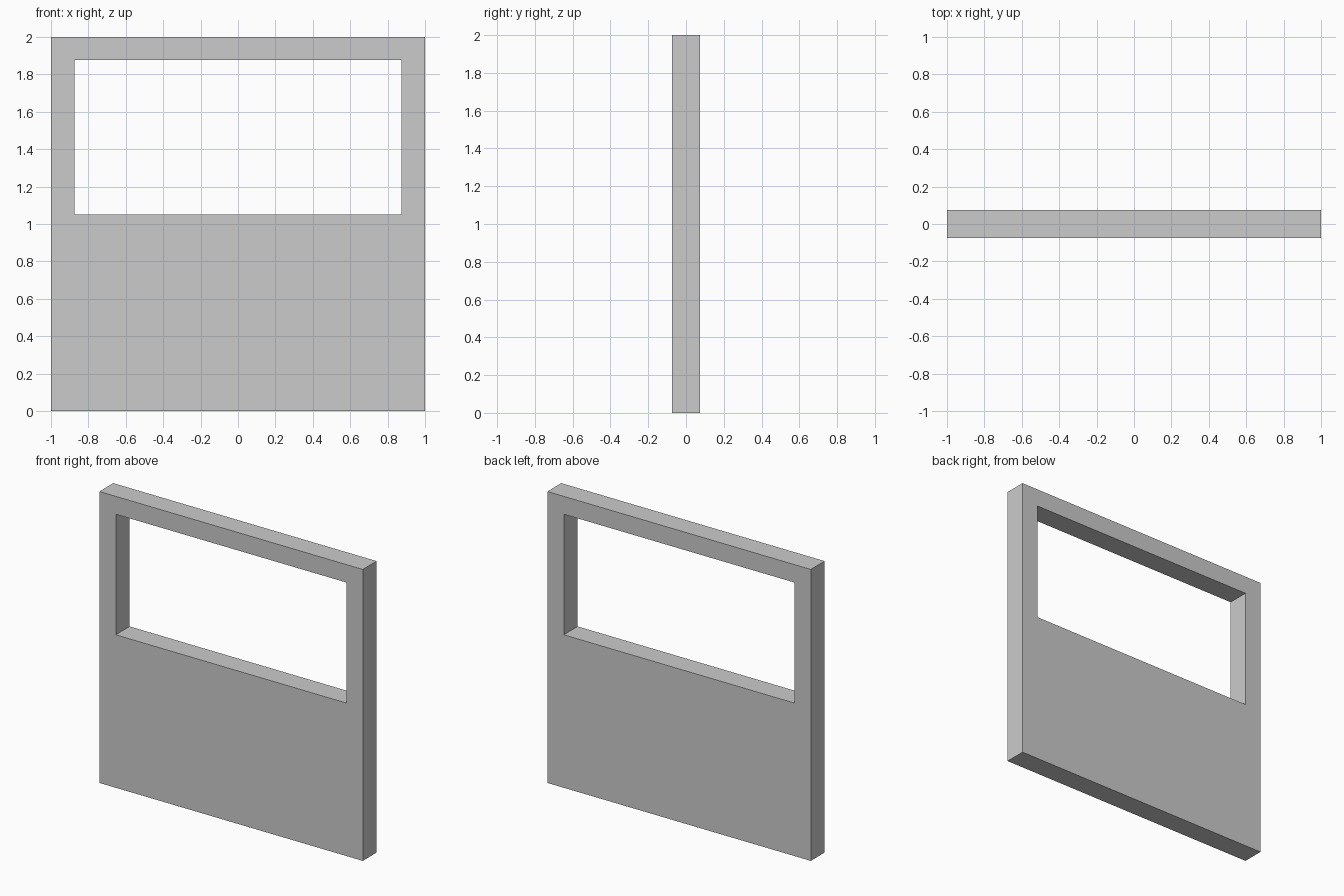
import bpy, bmesh

if "Cube" in bpy.data.objects:
    bpy.data.objects.remove(bpy.data.objects["Cube"])

THICK = 0.15
OUTER = (-1.0, 1.0, 0.0, 2.0)           # x min, x max, z min, z max
OPENING = (-0.875, 0.875, 1.05, 1.877)


def rect(bm, bounds, y):
    x0, x1, z0, z1 = bounds
    return [bm.verts.new((x, y, z)) for x, z in ((x0, z0), (x1, z0), (x1, z1), (x0, z1))]


# Wall panel with window opening: front ring of four quads, extruded back
bm = bmesh.new()
outer = rect(bm, OUTER, -THICK / 2)
inner = rect(bm, OPENING, -THICK / 2)
ring = []
for i in range(4):
    j = (i + 1) % 4
    ring.append(bm.faces.new((outer[i], outer[j], inner[j], inner[i])))

ext = bmesh.ops.extrude_face_region(bm, geom=ring, use_keep_orig=True)
back = [v for v in ext["geom"] if isinstance(v, bmesh.types.BMVert)]
bmesh.ops.translate(bm, verts=back, vec=(0, THICK, 0))
bmesh.ops.recalc_face_normals(bm, faces=bm.faces)

mesh = bpy.data.meshes.new("window_wall")
bm.to_mesh(mesh)
bm.free()
bpy.context.collection.objects.link(bpy.data.objects.new("window_wall", mesh))
